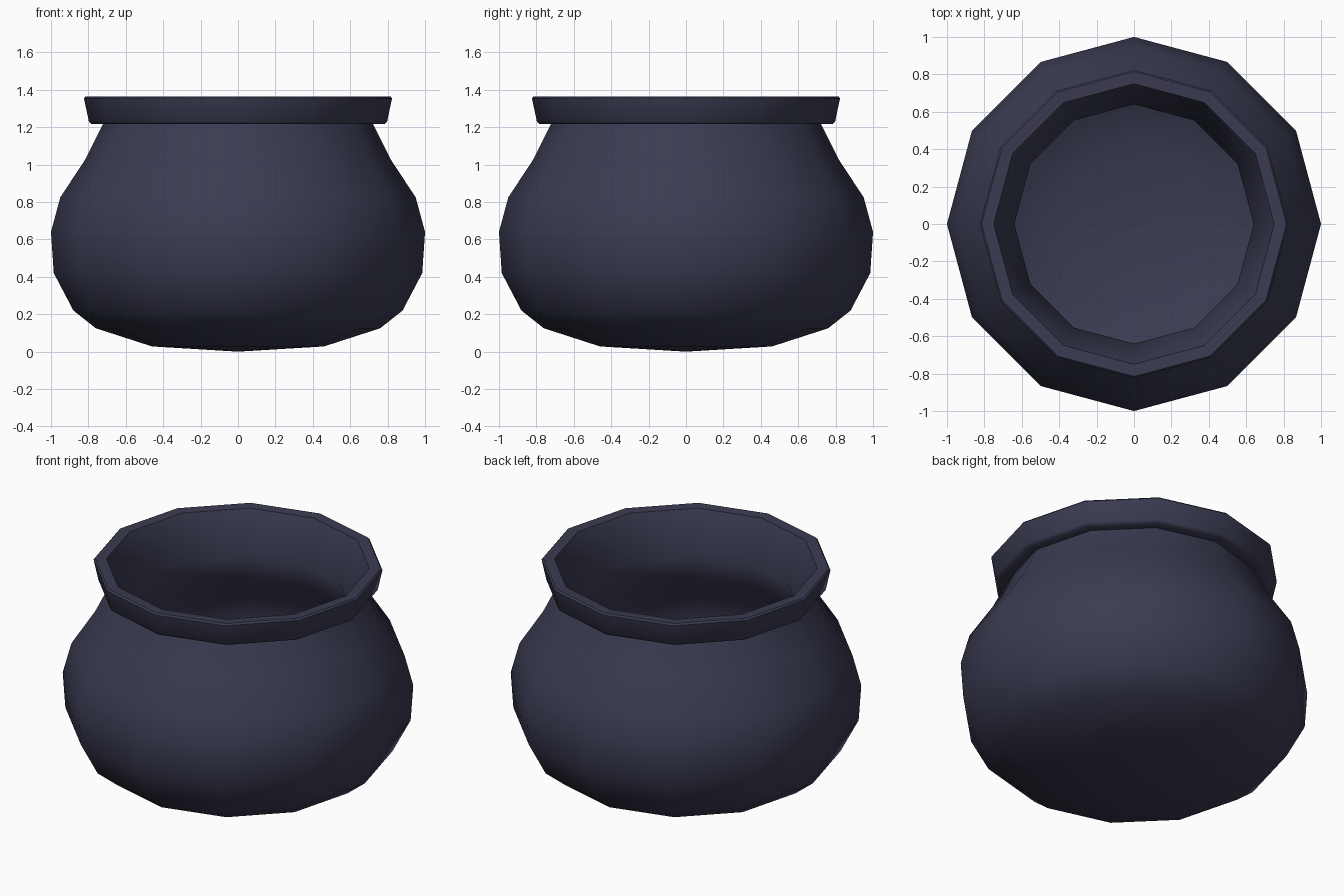
import bpy, bmesh
from math import cos, sin, pi

cube = bpy.data.objects.get("Cube")
if cube:
    bpy.data.objects.remove(cube, do_unlink=True)

SIDES = 12

iron = bpy.data.materials.new("dark_iron")
iron.use_nodes = True
colour = (0.043, 0.044, 0.084, 1)
iron.diffuse_color = colour
iron.node_tree.nodes["Principled BSDF"].inputs["Base Color"].default_value = colour


def lathe(name, profile, sharp_rings=()):
    """Spin (radius, height) points round z; radius 0 makes a single pole."""
    bm = bmesh.new()
    rings = []
    for r, z in profile:
        count = SIDES if r else 1
        rings.append([bm.verts.new((r * cos(2 * pi * i / SIDES), r * sin(2 * pi * i / SIDES), z))
                      for i in range(count)])
    for a, b in zip(rings, rings[1:]):
        for i in range(SIDES):
            j = (i + 1) % SIDES
            corners = [a[i % len(a)], a[j % len(a)], b[j % len(b)], b[i % len(b)]]
            face = bm.faces.new(list(dict.fromkeys(corners)))
            face.smooth = True
    for k in sharp_rings:
        ring = rings[k]
        for i in range(SIDES):
            bm.edges.get((ring[i], ring[(i + 1) % SIDES])).smooth = False
    mesh = bpy.data.meshes.new(name)
    bm.to_mesh(mesh)
    bm.free()
    mesh.materials.append(iron)
    obj = bpy.data.objects.new(name, mesh)
    bpy.context.collection.objects.link(obj)
    return obj


# One continuous thick wall: rounded belly, flared rim, then the hollow inside
belly = [(0, 0), (0.46, 0.028), (0.76, 0.125), (0.88, 0.22), (0.985, 0.42),
         (1.0, 0.64), (0.95, 0.825), (0.815, 1.03), (0.72, 1.22)]
rim = [(0.785, 1.217), (0.797, 1.23), (0.824, 1.355), (0.815, 1.365), (0.75, 1.362)]
hollow = [(0.64, 1.11), (0.69, 0.95), (0.81, 0.77), (0.855, 0.63), (0.84, 0.46),
          (0.76, 0.31), (0.66, 0.24), (0.42, 0.17), (0, 0.14)]
n = len(belly)
lathe("cauldron", belly + rim + hollow, sharp_rings=(n - 1, n + 2, n + 3, n + 4))
